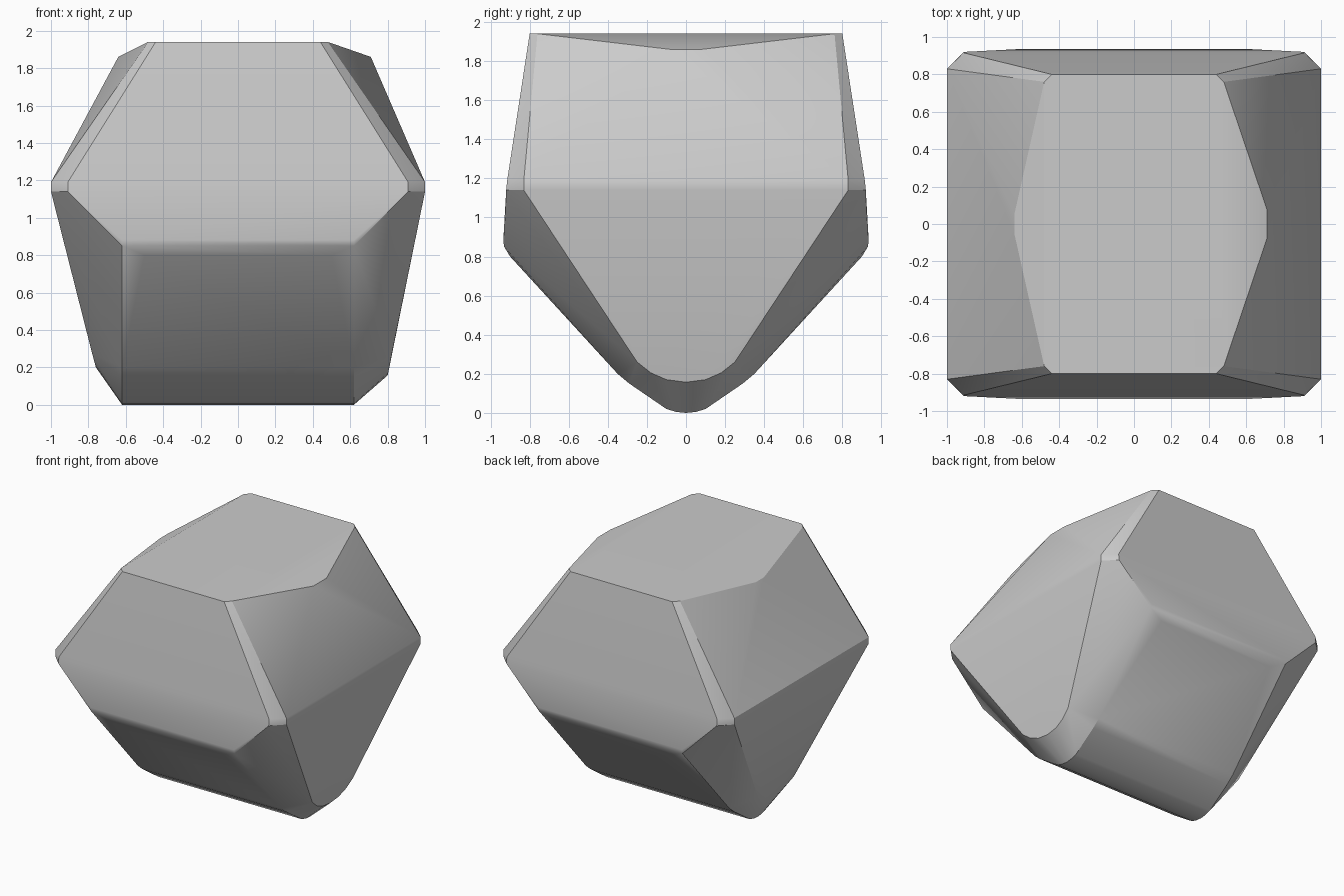
import bpy, bmesh, math

if "Cube" in bpy.data.objects:
    bpy.data.objects.remove(bpy.data.objects["Cube"])

# Corner points of the faceted stone, y >= 0 half; each is mirrored in y
both_sides = [  # (|x|, y, z), also mirrored in x
    (0.44, 0.80, 1.94), (0.48, 0.76, 1.94),      # top rim
    (1.00, 0.83, 1.19), (1.00, 0.83, 1.14),      # girdle corner, end side
    (0.91, 0.915, 1.19), (0.91, 0.92, 1.14),     # girdle corner, front/back side
    (0.62, 0.935, 0.88), (0.62, 0.93, 0.85),     # lower front edge
    (0.50, 0.90, 0.80),
    (0.62, 0.35, 0.20), (0.62, 0.29, 0.15),      # rounded keel
    (0.62, 0.10, 0.02), (0.62, 0.05, 0.005), (0.62, 0.0, 0.0),
]
one_side = [  # points that differ between the two ends
    (0.71, 0.08, 1.86), (-0.64, 0.05, 1.86),     # upper end tips
    (0.80, 0.0, 0.157), (0.803, 0.10, 0.17), (0.81, 0.18, 0.205), (0.82, 0.25, 0.26),
    (-0.76, 0.0, 0.20), (-0.764, 0.10, 0.215), (-0.78, 0.22, 0.275),
]

points = set()
for x, y, z in both_sides:
    for sx in (-1, 1):
        for sy in (-1, 1):
            points.add((sx * x, sy * y, z))
for x, y, z in one_side:
    for sy in (-1, 1):
        points.add((x, sy * y, z))

# Wrap the points in a convex shell
bm = bmesh.new()
for p in sorted(points):
    bm.verts.new(p)
hull = bmesh.ops.convex_hull(bm, input=bm.verts[:])
loose = [v for v in bm.verts if not v.link_faces]
bmesh.ops.delete(bm, geom=loose, context='VERTS')
bmesh.ops.dissolve_limit(bm, angle_limit=math.radians(1), verts=bm.verts[:], edges=bm.edges[:])
bmesh.ops.recalc_face_normals(bm, faces=bm.faces[:])
mesh = bpy.data.meshes.new("faceted_stone")
bm.to_mesh(mesh)
bm.free()

stone = bpy.data.objects.new("faceted_stone", mesh)
bpy.context.collection.objects.link(stone)
bpy.context.view_layer.objects.active = stone
stone.select_set(True)
bpy.ops.object.shade_smooth_by_angle(angle=math.radians(25))
